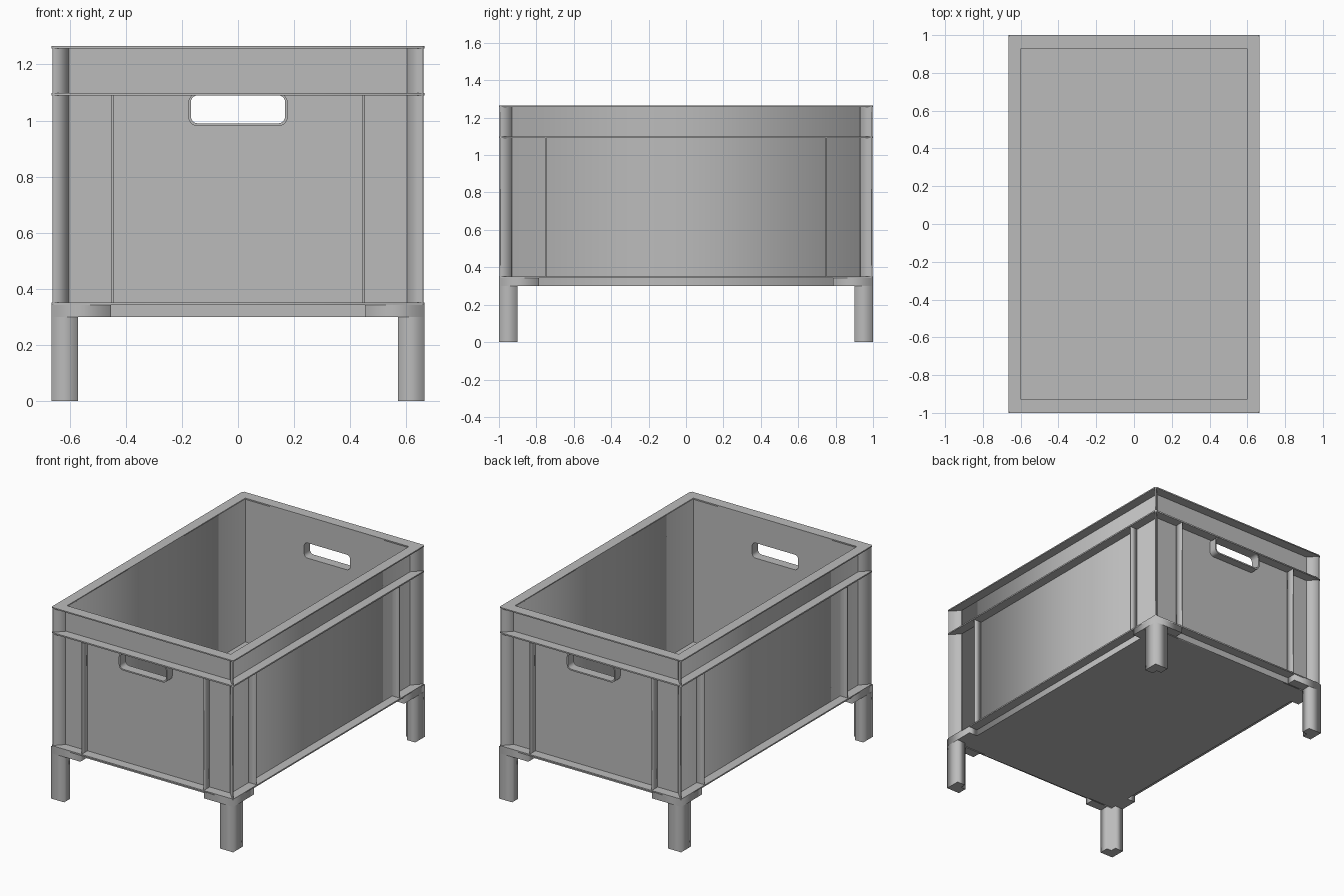
import bpy, bmesh
from math import cos, sin, pi
from mathutils import Matrix

old = bpy.data.objects.get("Cube")
if old:
    bpy.data.objects.remove(old, do_unlink=True)

grey = bpy.data.materials.new("crate_grey")
grey.use_nodes = True
colour = (0.5, 0.5, 0.5, 1)
grey.diffuse_color = colour
grey.node_tree.nodes["Principled BSDF"].inputs["Base Color"].default_value = colour

# Main sizes: half widths and levels
OX, OY = 0.665, 1.0        # outer edge of rim and feet
WX, WY = 0.605, 0.938      # outer face of walls
IX, IY = 0.598, 0.93       # inner face of walls
BASE, LOW, MID, TOP = 0.30, 0.342, 1.09, 1.265

UPRIGHT = Matrix.Rotation(pi / 2, 4, "X")   # outline drawn in x, z; depth along -y
ALL = [(1, 1), (-1, 1), (-1, -1), (1, -1)]
ENDS = [(1, 1), (1, -1)]
SIDES = [(1, 1), (-1, 1)]


def rect(x0, x1, y0, y1):
    return [(x0, y0), (x1, y0), (x1, y1), (x0, y1)]


def chamfered(x, y, c):
    return [(x - c, -y), (x, c - y), (x, y - c), (x - c, y),
            (c - x, y), (-x, y - c), (-x, c - y), (c - x, -y)]


def rounded(x, z0, z1, r, steps=5):
    pts = []
    centres = [(x - r, z1 - r), (r - x, z1 - r), (r - x, z0 + r), (x - r, z0 + r)]
    for q, (cx, cz) in enumerate(centres):
        for i in range(steps + 1):
            a = (q + i / steps) * pi / 2
            pts.append((cx + r * cos(a), cz + r * sin(a)))
    return pts


def ell(inner_x, inner_y):
    """L-shaped corner outline wrapped round the outside of the walls."""
    return [(OX, OY), (inner_x, OY), (inner_x, WY), (WX, WY), (WX, inner_y), (OX, inner_y)]


def extrude(name, outlines, lo, hi, mirrors=((1, 1),), upright=False):
    """Fill the outlines (later ones are holes) and extrude from lo to hi."""
    curve = bpy.data.curves.new(name, "CURVE")
    curve.dimensions = "2D"
    curve.fill_mode = "BOTH"
    curve.extrude = (hi - lo) / 2
    for pts in outlines:
        spline = curve.splines.new("POLY")
        spline.points.add(len(pts) - 1)
        for p, (x, y) in zip(spline.points, pts):
            p.co = (x, y, 0, 1)
        spline.use_cyclic_u = True
    helper = bpy.data.objects.new(name + "_outline", curve)
    bpy.context.collection.objects.link(helper)
    graph = bpy.context.evaluated_depsgraph_get()
    source = bpy.data.meshes.new_from_object(helper.evaluated_get(graph))
    bpy.data.objects.remove(helper, do_unlink=True)
    bpy.data.curves.remove(curve)
    shift = Matrix.Translation((0, 0, (lo + hi) / 2))
    if upright:
        shift = Matrix.Translation((0, (lo + hi) / 2, 0)) @ UPRIGHT
    for n, (sx, sy) in enumerate(mirrors):
        bm = bmesh.new()
        bm.from_mesh(source)
        bm.transform(Matrix.Diagonal((sx, sy, 1, 1)) @ shift)
        bmesh.ops.remove_doubles(bm, verts=bm.verts, dist=0.0002)
        bmesh.ops.recalc_face_normals(bm, faces=bm.faces)
        part = name if len(mirrors) == 1 else f"{name}_{n + 1}"
        mesh = bpy.data.meshes.new(part)
        bm.to_mesh(mesh)
        bm.free()
        mesh.materials.clear()
        mesh.materials.append(grey)
        bpy.context.collection.objects.link(bpy.data.objects.new(part, mesh))
    bpy.data.meshes.remove(source)


# Floor and walls, the end walls with a hand hole
hole = rounded(0.168, 0.99, MID, 0.025)
extrude("floor", [rect(-IX, IX, -IY, IY)], BASE, BASE + 0.015)
extrude("end_wall", [rect(-WX, WX, BASE, TOP - 0.005), hole], IY, WY, ENDS, upright=True)
extrude("side_wall", [rect(IX, WX, -IY, IY)], BASE, TOP - 0.005, SIDES)

# Collar round each hand hole
extrude("handle_collar", [rounded(0.177, 0.981, MID + 0.006, 0.032), hole],
        WY, 0.992, ENDS, upright=True)

# Thin flanges running all the way round
for name, lo, hi in (("top_rim", TOP - 0.008, TOP),
                     ("middle_flange", MID, MID + 0.009),
                     ("lower_flange", LOW, LOW + 0.009)):
    inner = rect(-IX, IX, -IY, IY) if name == "top_rim" else rect(-WX, WX, -WY, WY)
    extrude(name, [chamfered(OX, OY, 0.01), inner], lo, hi)

# Upright ribs on the walls and diagonal fins at the corners
extrude("end_rib", [rect(0.443, 0.45, WY, 0.993)], LOW, MID + 0.003, ALL)
extrude("side_rib", [rect(WX, 0.658, 0.745, 0.752)], LOW, MID + 0.003, ALL)
t = 0.003
fin = [(WX - t, WY - t - 0.003), (WX + t, WY - t), (OX - 0.004, OY - 0.01),
       (OX - 0.01, OY - 0.004), (WX - t, WY + t)]
extrude("corner_fin", [fin], LOW, TOP - 0.004, ALL)

# Corner brackets with angled legs below
extrude("corner_bracket", [ell(0.452, 0.785)], BASE, LOW + 0.004, ALL)
extrude("leg", [ell(0.57, 0.9)], 0, BASE, ALL)
